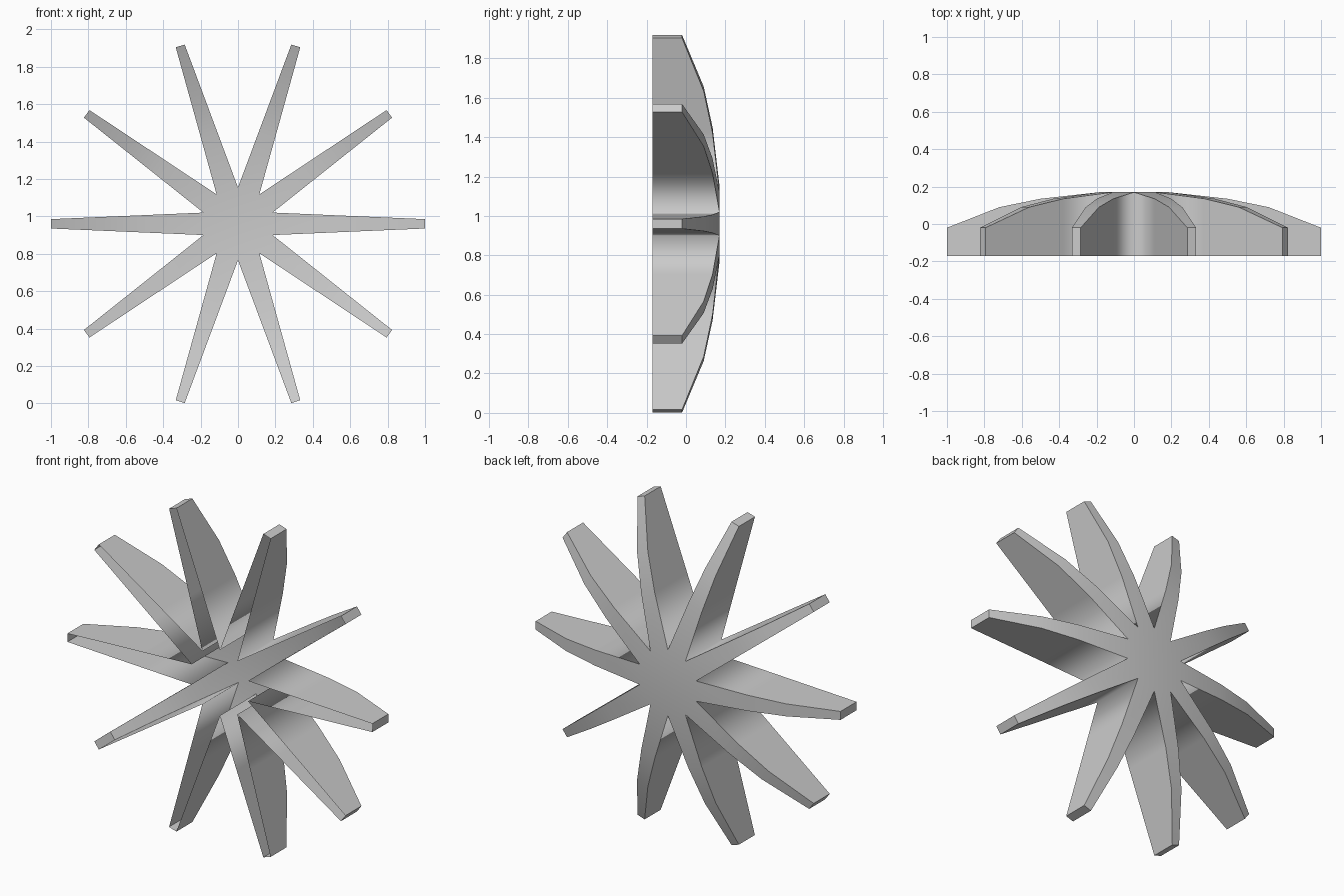
import bpy, bmesh, math
from mathutils import Matrix

if "Cube" in bpy.data.objects:
    bpy.data.objects.remove(bpy.data.objects["Cube"])

SPOKES = 10
CENTRE_Z = 0.96
FRONT_Y = -0.17
# radius, half width and back height along one spoke
STATIONS = [(0.185, 0.060, 0.17), (0.50, 0.0465, 0.135), (0.72, 0.037, 0.09), (1.0, 0.025, -0.02)]

bm = bmesh.new()

# Domed back: flat hub fan plus tapering spokes that curve forward
hub = bm.verts.new((0, 0.17, 0))
for i in range(SPOKES):
    turn = Matrix.Rotation(-2 * math.pi * i / SPOKES, 3, 'Y')
    rows = []
    for r, w, y in STATIONS:
        rows.append([bm.verts.new(turn @ v) for v in
                     (Matrix(((r, y, -w), (r, y, w), (0, 0, 0))))[:2]])
    bm.faces.new((hub, rows[0][0], rows[0][1]))
    for a, b in zip(rows, rows[1:]):
        bm.faces.new((a[0], b[0], b[1], a[1]))
bmesh.ops.remove_doubles(bm, verts=bm.verts, dist=0.004)

# Side walls: the rim is drawn straight forward, leaving the front open
rim = [e for e in bm.edges if e.is_boundary]
out = bmesh.ops.extrude_edge_only(bm, edges=rim)["geom"]
for v in (g for g in out if isinstance(g, bmesh.types.BMVert)):
    v.co.y = FRONT_Y
bmesh.ops.recalc_face_normals(bm, faces=bm.faces)
hub_face = min(bm.faces, key=lambda f: f.calc_center_median().xz.length)
if hub_face.normal.y < 0:
    bmesh.ops.reverse_faces(bm, faces=bm.faces)

# Smooth shading with crisp rim and tip edges
for f in bm.faces:
    f.smooth = True
for e in bm.edges:
    if len(e.link_faces) == 2:
        on_wall = [abs(f.normal.y) < 0.01 for f in e.link_faces]
        at_tip = min(v.co.xz.length for v in e.verts) > 0.98
        e.smooth = not (on_wall[0] != on_wall[1] or at_tip)

bmesh.ops.translate(bm, verts=bm.verts, vec=(0, 0, CENTRE_Z))
mesh = bpy.data.meshes.new("spoked_star")
bm.to_mesh(mesh)
bm.free()
bpy.context.collection.objects.link(bpy.data.objects.new("spoked_star", mesh))
